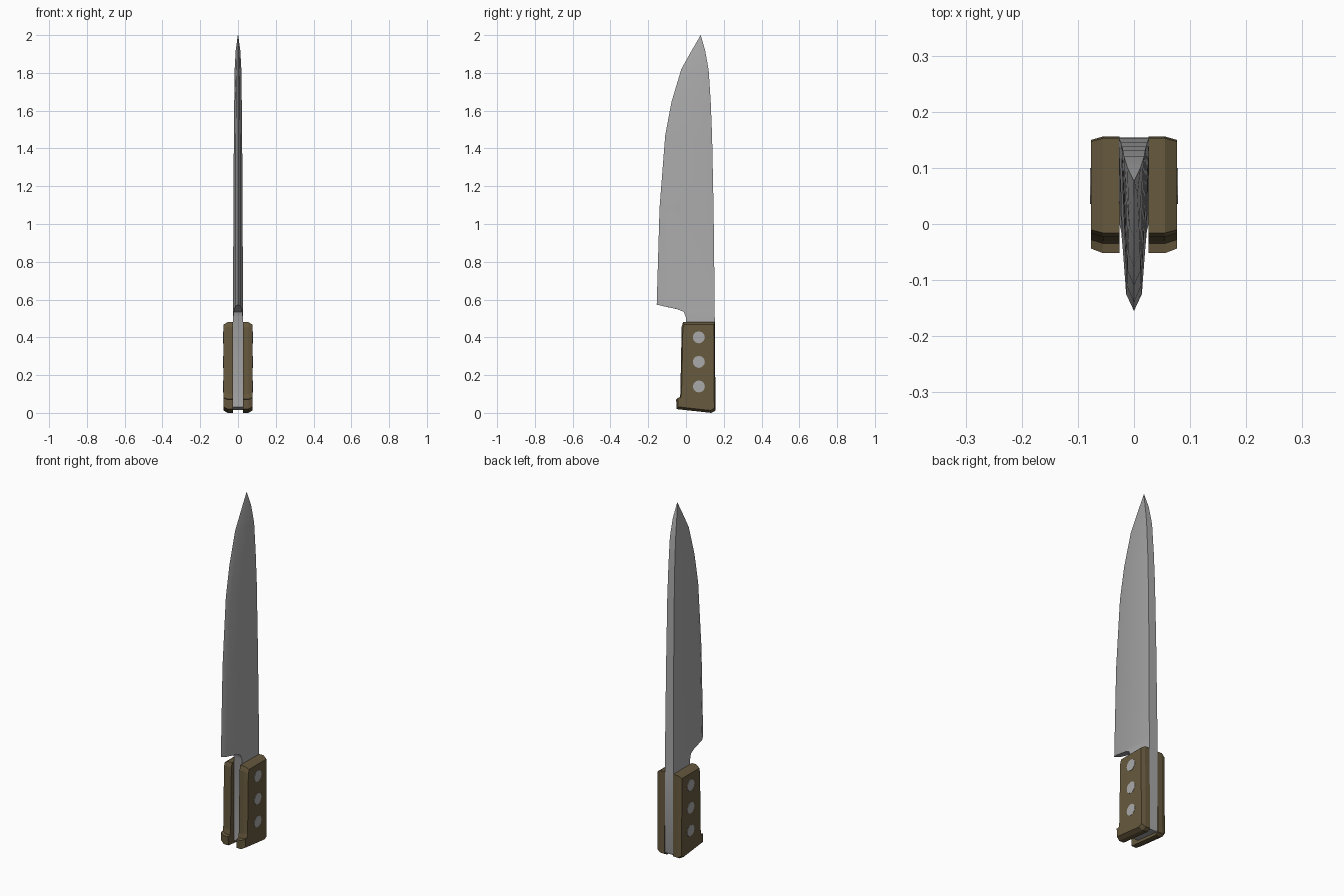
import bpy, bmesh, math

if "Cube" in bpy.data.objects:
    bpy.data.objects.remove(bpy.data.objects["Cube"])


def material(name, rgb):
    m = bpy.data.materials.new(name)
    m.diffuse_color = (*rgb, 1)
    m.use_nodes = True
    m.node_tree.nodes["Principled BSDF"].inputs["Base Color"].default_value = m.diffuse_color
    return m


STEEL = material("steel", (0.40, 0.40, 0.40))
WOOD = material("brown_wood", (0.135, 0.10, 0.048))


def loft(name, rings, mat, smooth=False):
    """Skin closed rings of equal length and cap both ends."""
    bm = bmesh.new()
    rows = [[bm.verts.new(p) for p in ring] for ring in rings]
    n = len(rows[0])
    for a, b in zip(rows, rows[1:]):
        for i in range(n):
            j = (i + 1) % n
            bm.faces.new((a[i], a[j], b[j], b[i]))
    bm.faces.new(rows[0])
    bm.faces.new(rows[-1])
    bmesh.ops.remove_doubles(bm, verts=bm.verts, dist=1e-5)
    bmesh.ops.recalc_face_normals(bm, faces=bm.faces)
    me = bpy.data.meshes.new(name)
    bm.to_mesh(me)
    bm.free()
    me.materials.append(mat)
    ob = bpy.data.objects.new(name, me)
    bpy.context.collection.objects.link(ob)
    if smooth:
        bpy.ops.object.select_all(action='DESELECT')
        ob.select_set(True)
        bpy.context.view_layer.objects.active = ob
        bpy.ops.object.shade_smooth_by_angle(angle=math.radians(30))
    return ob


# Blade with full tang: spine (y, z, half width), bevel (y, z, half width), edge (y, z)
sections = [
    ((0.148, 0.015, 0.026), (0.000, 0.030, 0.026), (0.000, 0.030)),
    ((0.154, 0.030, 0.027), (0.000, 0.045, 0.027), (0.000, 0.045)),
    ((0.153, 0.490, 0.027), (0.000, 0.505, 0.026), (0.000, 0.505)),
    ((0.152, 0.510, 0.027), (-0.012, 0.535, 0.023), (-0.012, 0.535)),
    ((0.152, 0.535, 0.027), (-0.045, 0.549, 0.020), (-0.047, 0.549)),
    ((0.152, 0.560, 0.027), (-0.125, 0.566, 0.014), (-0.155, 0.573)),
    ((0.146, 1.080, 0.024), (-0.110, 1.080, 0.013), (-0.140, 1.085)),
    ((0.138, 1.470, 0.022), (-0.082, 1.465, 0.012), (-0.110, 1.470)),
    ((0.131, 1.645, 0.020), (-0.050, 1.635, 0.011), (-0.077, 1.645)),
    ((0.120, 1.815, 0.018), (0.000, 1.805, 0.009), (-0.025, 1.820)),
    ((0.101, 1.920, 0.012), (0.050, 1.905, 0.006), (0.030, 1.918)),
    ((0.078, 2.000, 0.001), (0.078, 1.999, 0.001), (0.077, 1.999)),
]
rings = []
for (ys, zs, hs), (yb, zb, hb), (ye, ze) in sections:
    rings.append([(-hs, ys, zs), (hs, ys, zs), (hb, yb, zb),
                  (0, ye, ze), (-hb, yb, zb)])
loft("blade", rings, STEEL, smooth=True)

# Handle scales: side outline with a butt hook, chamfered towards the outside
outline = [(-0.016, 0.480), (0.153, 0.480), (0.156, 0.012), (0.135, 0.0),
           (-0.050, 0.020), (-0.052, 0.070), (-0.035, 0.073),
           (-0.030, 0.100), (-0.023, 0.455)]
CY, CZ = 0.067, 0.24
for side, label in ((1, "right"), (-1, "left")):
    rings = []
    for x, sy, sz in ((0.026, 1, 1), (0.055, 1, 1), (0.077, 0.93, 0.945)):
        rings.append([(side * x, CY + (y - CY) * sy, CZ + (z - CZ) * sz)
                      for y, z in outline])
    loft("handle_scale_" + label, rings, WOOD)

# Rivets through the handle
for k, z in enumerate((0.40, 0.27, 0.14)):
    ring = [(0.068 + 0.032 * math.cos(a), z + 0.032 * math.sin(a))
            for a in (2 * math.pi * i / 12 for i in range(12))]
    loft(f"rivet_{k + 1}", [[(x, y, zz) for y, zz in ring]
                            for x in (-0.0785, 0.0785)], STEEL)
